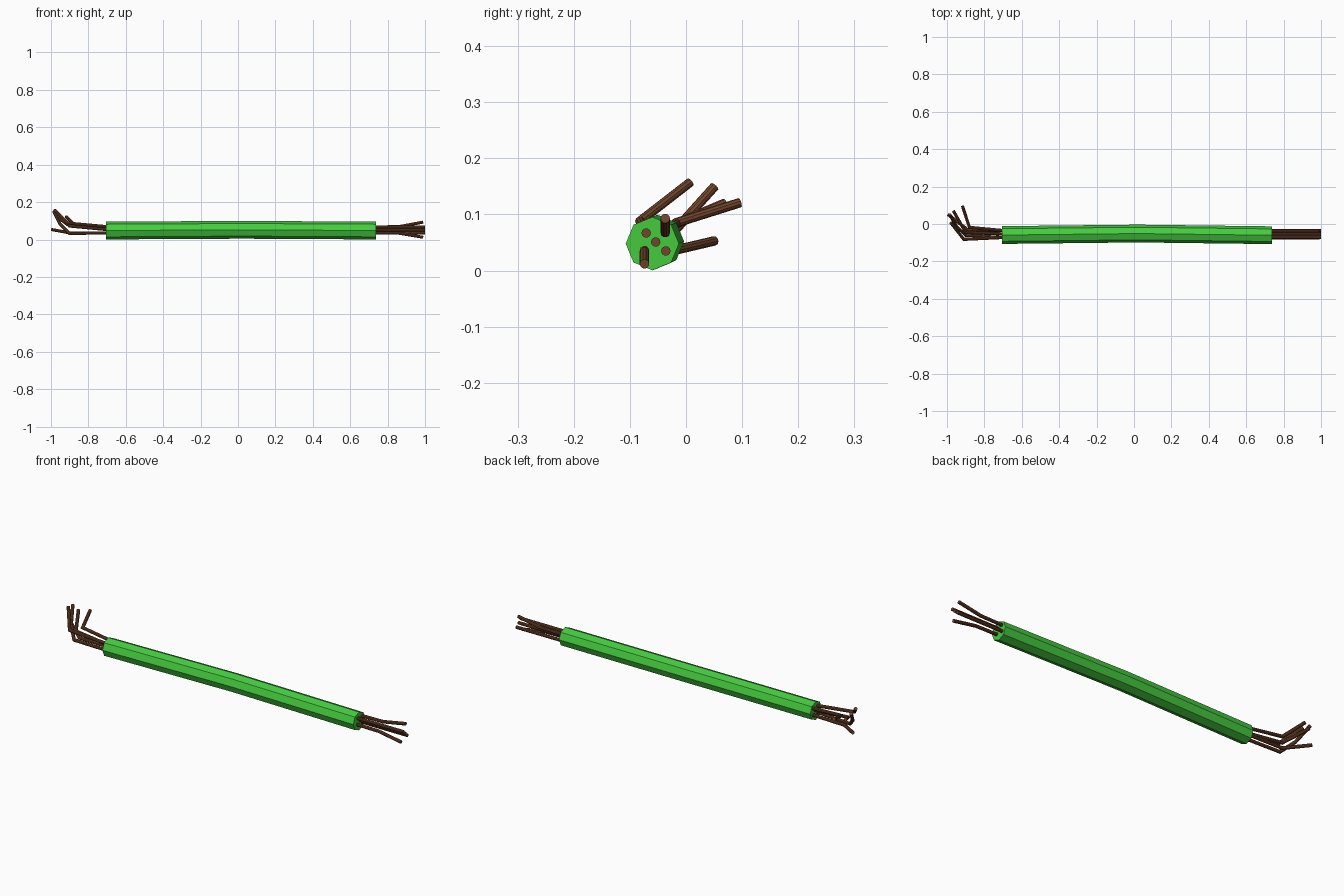
import bpy, bmesh, math
from mathutils import Vector

if "Cube" in bpy.data.objects:
    bpy.data.objects.remove(bpy.data.objects["Cube"])


def material(name, rgb):
    m = bpy.data.materials.new(name)
    m.diffuse_color = (*rgb, 1)
    m.use_nodes = True
    m.node_tree.nodes["Principled BSDF"].inputs["Base Color"].default_value = m.diffuse_color
    return m


def tube(name, path, radius, sides, mat):
    """Flat-shaded capped tube along a path; rings lie on the mitre planes."""
    pts = [Vector(p) for p in path]
    bm = bmesh.new()
    rings = []
    for i, p in enumerate(pts):
        d_in = (p - pts[i - 1]).normalized() if i else None
        d_out = (pts[i + 1] - p).normalized() if i < len(pts) - 1 else None
        seg = d_in or d_out
        t = ((d_in or d_out) + (d_out or d_in)).normalized()
        if i == 0:
            u = Vector((0, 1, 0))
            u = (u - seg * u.dot(seg)).normalized()
        v = seg.cross(u)
        ring = []
        for k in range(sides):
            a = 2 * math.pi * k / sides
            o = (u * math.cos(a) + v * math.sin(a)) * radius
            ring.append(bm.verts.new(p + o - seg * (o.dot(t) / seg.dot(t))))
        rings.append(ring)
        # carry the side direction across the bend
        if d_in and d_out:
            u = d_in.rotation_difference(d_out) @ u
    for a, b in zip(rings, rings[1:]):
        for k in range(sides):
            n = (k + 1) % sides
            bm.faces.new((a[k], a[n], b[n], b[k]))
    bm.faces.new(rings[0])
    bm.faces.new(rings[-1])
    bmesh.ops.recalc_face_normals(bm, faces=bm.faces)
    me = bpy.data.meshes.new(name)
    bm.to_mesh(me)
    bm.free()
    me.materials.append(mat)
    ob = bpy.data.objects.new(name, me)
    bpy.context.collection.objects.link(ob)
    return ob


green = material("green_insulation", (0.06, 0.60, 0.05))
brown = material("brown_wire", (0.17, 0.06, 0.025))

# slightly bowed octagonal sheath
tube("cable_sheath",
     [(-0.705, -0.059, 0.048), (0.02, -0.051, 0.052), (0.738, -0.060, 0.048)],
     0.0475, 8, green)

# wires at the right end: three straight, two splayed up and down
right_wires = [
    [(0.70, -0.071, 0.067), (1.0, -0.071, 0.067)],
    [(0.70, -0.054, 0.051), (1.0, -0.054, 0.051)],
    [(0.70, -0.036, 0.035), (1.0, -0.036, 0.035)],
    [(0.70, -0.037, 0.067), (0.86, -0.037, 0.069), (0.99, -0.037, 0.093)],
    [(0.70, -0.074, 0.036), (0.86, -0.074, 0.034), (0.99, -0.074, 0.012)],
]
# wires at the left end: each bent back and up
left_wires = [
    [(-0.68, -0.037, 0.067), (-0.88, -0.018, 0.085), (-0.917, 0.096, 0.121)],
    [(-0.68, -0.036, 0.035), (-0.89, -0.030, 0.034), (-0.995, 0.051, 0.053)],
    [(-0.68, -0.071, 0.067), (-0.91, -0.082, 0.088), (-0.98, 0.007, 0.157)],
    [(-0.68, -0.074, 0.036), (-0.90, -0.060, 0.032), (-0.95, -0.012, 0.080),
     (-0.985, 0.051, 0.150)],
    [(-0.68, -0.054, 0.051), (-0.90, -0.045, 0.072), (-0.965, 0.069, 0.120)],
]
for side, wires in (("right", right_wires), ("left", left_wires)):
    for i, path in enumerate(wires, 1):
        tube(f"{side}_wire_{i}", path, 0.0085, 10, brown)
